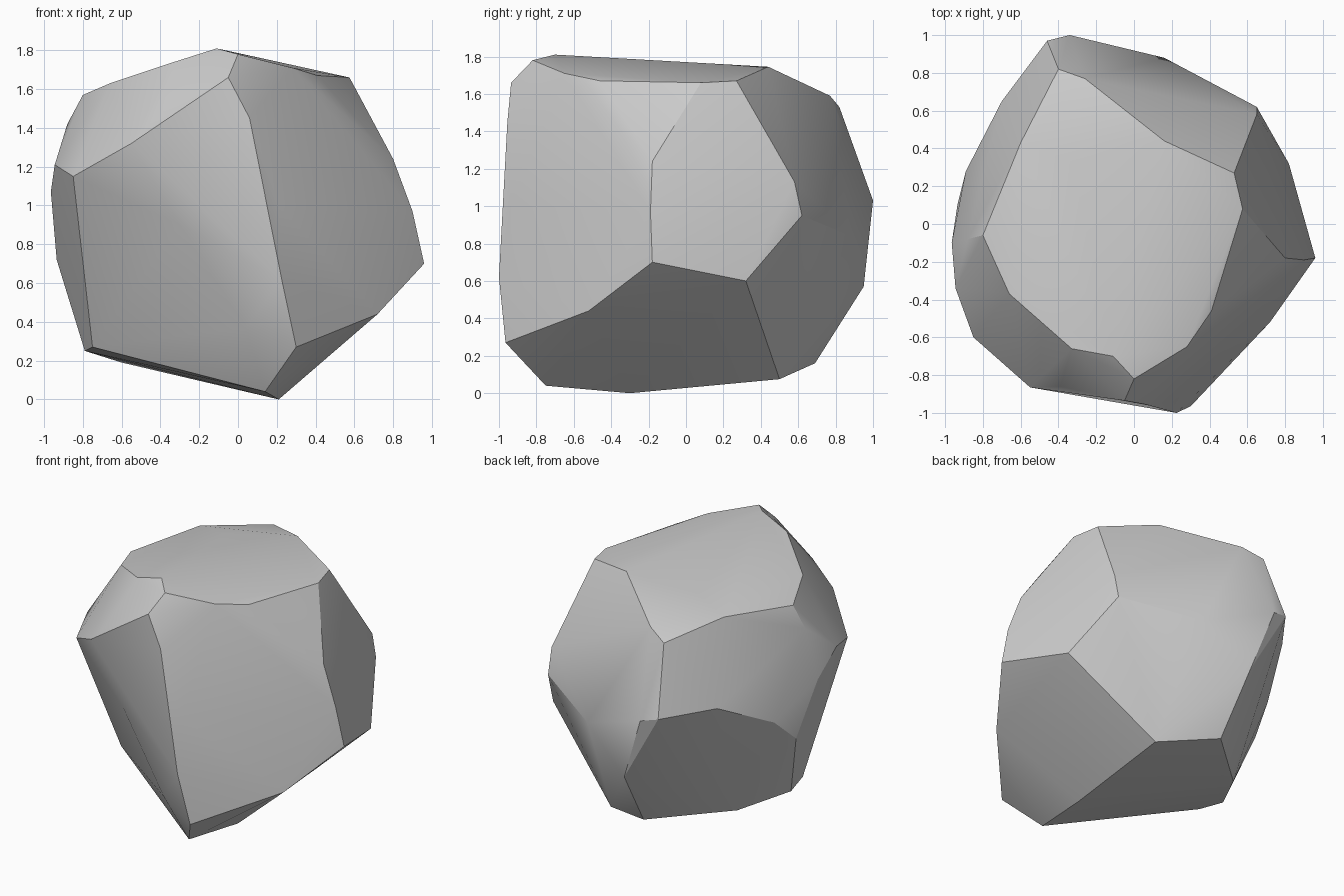
import bpy, bmesh, math
from mathutils import Vector

# Corner points of the chiselled boulder, grouped by side
top = [(-.11, -.70, 1.81), (0, -.82, 1.78), (-.33, -.66, 1.74), (-.66, -.37, 1.63),
       (-.80, -.06, 1.57), (-.60, .43, 1.62), (-.40, .82, 1.53), (-.26, .77, 1.59),
       (-.33, .33, 1.67), (.16, .44, 1.745), (.53, .27, 1.67), (.575, .08, 1.66),
       (.41, -.46, 1.67), (.28, -.65, 1.71)]
front = [(-.05, -.935, 1.66), (.06, -.955, 1.45), (.21, -.94, 1.0), (.225, -1, .62),
         (.30, -.965, .27), (.04, -.89, .37), (-.30, -.86, .90), (-.55, -.865, 1.32),
         (-.39, -.86, 1.49)]
left = [(-.85, -.60, 1.15), (-.78, -.40, .80), (-.945, -.34, 1.21), (-.965, -.10, 1.07),
        (-.88, -.08, 1.42), (-.935, .10, .72), (-.89, .28, .89), (-.70, .65, 1.08)]
back = [(-.46, .97, 1.06), (-.34, 1, 1.03), (.16, .88, .84), (.65, .62, .95),
        (.65, .58, 1.13), (-.18, .95, .57)]
right = [(.96, -.18, .70), (.90, -.19, .97), (.80, -.18, 1.24), (.82, .32, .60),
         (.72, -.52, .44)]
bottom = [(.21, -.30, 0), (.14, -.75, .04), (.24, .50, .075), (-.15, .69, .16),
          (-.60, .28, .19), (-.79, -.05, .25), (-.75, -.24, .27)]

# Skin a slightly rounded copy of the points, then move them back, so shallow dents survive
centre = Vector((0, 0, .9))
bm = bmesh.new()
pairs = []
for p in top + front + left + back + right + bottom:
    p = Vector(p)
    rounded = p.lerp(centre + (p - centre).normalized(), .2)
    pairs.append((bm.verts.new(rounded), p))
bmesh.ops.convex_hull(bm, input=bm.verts[:])
for v, p in pairs:
    if v.is_valid:
        v.co = p
loose = [v for v in bm.verts if not v.link_faces]
bmesh.ops.delete(bm, geom=loose, context='VERTS')
bmesh.ops.recalc_face_normals(bm, faces=bm.faces[:])

# Boulder object with soft faces and crisp ridges
mesh = bpy.data.meshes.new("boulder")
bm.to_mesh(mesh)
bm.free()
boulder = bpy.data.objects.new("boulder", mesh)
bpy.context.collection.objects.link(boulder)
bpy.context.view_layer.objects.active = boulder
boulder.select_set(True)
bpy.ops.object.shade_smooth_by_angle(angle=math.radians(25))
